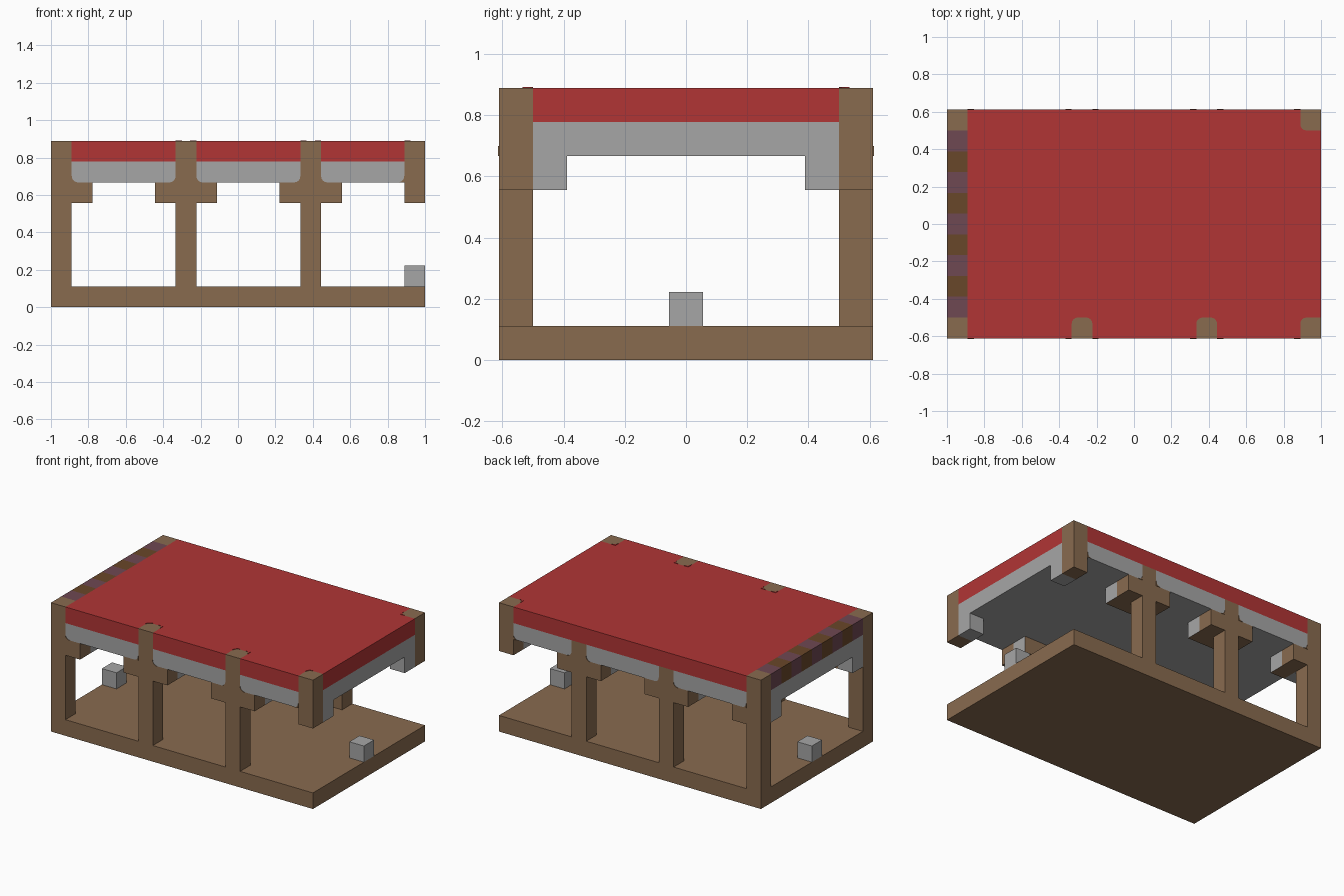
import bpy, bmesh, math
from mathutils import Vector

if "Cube" in bpy.data.objects:
    bpy.data.objects.remove(bpy.data.objects["Cube"])

U = 1 / 9                      # grid module
NX, NY = 18, 11                # footprint in modules


def linear(c):
    c /= 255
    return c / 12.92 if c <= 0.04045 else ((c + 0.055) / 1.055) ** 2.4


def material(name, *rgb):
    m = bpy.data.materials.new(name)
    m.use_nodes = True
    col = [linear(c) for c in rgb] + [1]
    m.diffuse_color = col
    m.node_tree.nodes["Principled BSDF"].inputs["Base Color"].default_value = col
    return m


wood = material("wood_brown", 137, 107, 79)
red = material("roof_red", 177, 53, 53)
grey = material("plaster_grey", 166, 166, 166)
purple = material("stripe_purple", 110, 72, 82)
dark = material("stripe_dark_brown", 105, 71, 41)


def place(p):
    return Vector((p[0] - NX / 2, p[1] - NY / 2, p[2])) * U


def finish(name, bm, mats):
    bmesh.ops.recalc_face_normals(bm, faces=bm.faces)
    me = bpy.data.meshes.new(name)
    bm.to_mesh(me)
    bm.free()
    for m in mats:
        me.materials.append(m)
    ob = bpy.data.objects.new(name, me)
    bpy.context.collection.objects.link(ob)
    return ob


def box(name, lo, hi, *mats):
    """Box between two module corners."""
    bm = bmesh.new()
    bmesh.ops.create_cube(bm, size=1)
    for v in bm.verts:
        v.co = place([hi[i] if v.co[i] > 0 else lo[i] for i in range(3)])
    return finish(name, bm, mats)


def corner_plate(name, corner, a, b, normal, mat, r=0.3):
    """Thin concave fillet plate lying in the plane of directions a and b."""
    a, b, n, c = Vector(a), Vector(b), Vector(normal), Vector(corner)
    arc = [c + r * (a * (1 - math.sin(t)) + b * (1 - math.cos(t)))
           for t in (i * math.pi / 8 for i in range(5))]
    bm = bmesh.new()
    face = bm.faces.new([bm.verts.new(place(p)) for p in [c] + arc])
    out = bmesh.ops.extrude_face_region(bm, geom=[face])
    for g in out["geom"]:
        if isinstance(g, bmesh.types.BMVert):
            g.co += n * 0.003
    return finish(name, bm, [mat])


# Floor and the small block at each end
box("floor", (0, 0, 0), (NX, NY, 1), wood)
for side, x in (("right", 0), ("left", NX - 1)):
    box(f"{side}_floor_block", (x, 5, 1), (x + 1, 6, 2), grey)

# Roof: grey ceiling core and red deck
box("ceiling", (0, 1, 6), (NX, NY - 1, 7), grey)
box("roof_deck", (1, 1, 7), (NX, NY - 1, 8), red)

posts = (0, 6, 12, 17)
for side, y, inner, out in (("front", 0, 1, -1), ("back", NY - 1, NY - 2, 1)):
    face_y = y if out < 0 else y + 1
    for x in posts:
        # Posts; the last one hangs from the roof
        middle = x in (6, 12)
        top = 7 if side == "back" and middle else 8
        box(f"{side}_post", (x, y, 5 if x == 17 else 1), (x + 1, y + 1, top), wood)
        if top == 7:
            box("back_post_cap", (x, y, 7), (x + 1, y + 1, 8), red)
        # Brackets beside and behind each post
        if x in (0, 17):
            box(f"{side}_end_bracket", (x, inner, 5), (x + 1, inner + 1, 6), grey)
        else:
            box(f"{side}_inner_bracket", (x, inner, 5), (x + 1, inner + 1, 6), wood)
        for bx in (x - 1, x + 1):
            if 0 < bx < 16:
                box(f"{side}_bracket", (bx, y, 5), (bx + 1, y + 1, 6), wood)
                ob = box(f"{side}_bracket_block", (bx, inner, 5),
                         (bx + 1, inner + 1, 6), wood, grey)
                for p in ob.data.polygons:
                    p.material_index = int(abs(p.normal.x) > 0.5)
        # Rounded red corners on the post tops
        if top == 8 and x > 0:
            edge_y = inner + (0 if out < 0 else 1)
            for cx, d in ((x, 1), (x + 1, -1)):
                if cx < NX:
                    corner_plate("cap_corner", (cx, edge_y, 8), (d, 0, 0),
                                 (0, out, 0), (0, 0, 1), red)
    # Bays between the posts: red edge over grey panel with rounded feet
    if side == "back":
        face_y = NY
    else:
        face_y = 0
    for x0, x1 in zip(posts, posts[1:]):
        box(f"{side}_roof_edge", (x0 + 1, y, 7), (x1, y + 1, 8), red)
        box(f"{side}_panel", (x0 + 1, y, 6), (x1, y + 1, 7), grey)
        for cx, d in ((x0 + 1, 1), (x1, -1)):
            corner_plate("panel_corner", (cx, face_y, 6), (d, 0, 0),
                         (0, 0, 1), (0, out, 0), wood)

# Striped beam along the right end
for y in range(1, NY - 1):
    box("striped_beam", (0, y, 7), (1, y + 1, 8), purple if y % 2 else dark)
